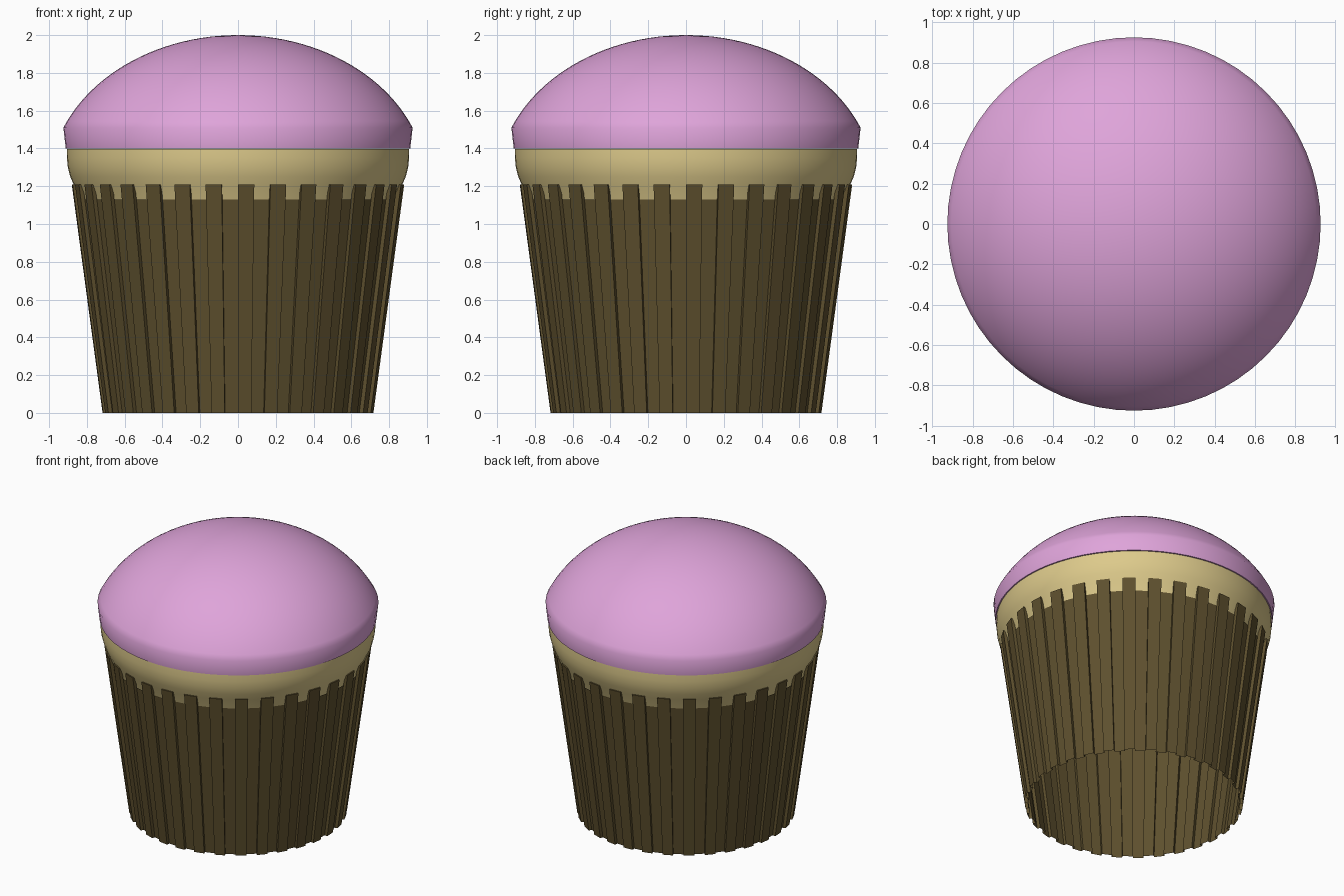
import bpy, bmesh, math

if "Cube" in bpy.data.objects:
    bpy.data.objects.remove(bpy.data.objects["Cube"])

SEG = 64  # 32 pleats, alternating raised and recessed panels


def material(name, rgb):
    lin = [(c / 255 / 12.92) if c / 255 <= 0.04045 else ((c / 255 + 0.055) / 1.055) ** 2.4 for c in rgb]
    m = bpy.data.materials.new(name)
    m.diffuse_color = (*lin, 1)
    m.use_nodes = True
    m.node_tree.nodes["Principled BSDF"].inputs["Base Color"].default_value = m.diffuse_color
    return m


def finish(bm, name, mat, smooth=None):
    bmesh.ops.remove_doubles(bm, verts=bm.verts, dist=1e-5)
    me = bpy.data.meshes.new(name)
    bm.to_mesh(me)
    bm.free()
    me.materials.append(mat)
    ob = bpy.data.objects.new(name, me)
    bpy.context.collection.objects.link(ob)
    if smooth:
        bpy.ops.object.select_all(action='DESELECT')
        ob.select_set(True)
        bpy.context.view_layer.objects.active = ob
        bpy.ops.object.shade_smooth_by_angle(angle=math.radians(smooth))
    return ob


def lathe(name, profile, mat, smooth):
    """Spin an (r, z) profile that starts and ends on the axis."""
    bm = bmesh.new()
    vs = [bm.verts.new((r, 0, z)) for r, z in profile]
    es = [bm.edges.new(p) for p in zip(vs, vs[1:])]
    bmesh.ops.spin(bm, geom=vs + es, cent=(0, 0, 0), axis=(0, 0, 1),
                   angle=2 * math.pi, steps=SEG, use_merge=True)
    bmesh.ops.remove_doubles(bm, verts=bm.verts, dist=1e-5)
    bmesh.ops.recalc_face_normals(bm, faces=bm.faces)
    return finish(bm, name, mat, smooth)


pink = material("pink_frosting", (223, 164, 218))
tan = material("tan_cake", (221, 202, 139))
brown = material("brown_paper", (94, 80, 46))

# Frosting: short flared skirt under an elliptical dome
R, B, Z0, ZC = 1.003, 0.8, 1.2, 1.51
t0 = math.asin((ZC - Z0) / B)
N = 24
dome = []
for i in range(N + 1):
    t = t0 + (math.pi / 2 - t0) * i / N
    dome.append((R * math.cos(t) if i < N else 0, Z0 + B * math.sin(t)))
lathe("frosting", [(0, 1.4), (0.912, 1.4)] + dome, pink, 50)

# Cake: bulging band between wrapper and frosting
lathe("cake", [(0, 1.06), (0.815, 1.06), (0.84, 1.13), (0.866, 1.2), (0.888, 1.25),
               (0.901, 1.3), (0.906, 1.35), (0.905, 1.398), (0, 1.398)], tan, 40)

# Wrapper: open pleated cone with a notched rim
DEPTH, LOW, HIGH = 0.022, 1.13, 1.21
bm = bmesh.new()


def point(k, z, inset=0.0):
    a = 2 * math.pi * k / SEG
    r = 0.717 + (0.88 - 0.717) * z / HIGH - inset
    return bm.verts.new((r * math.cos(a), r * math.sin(a), z))


for k in range(SEG):
    if k % 2:  # recessed panel
        bm.faces.new([point(k, 0, DEPTH), point(k + 1, 0, DEPTH),
                      point(k + 1, LOW, DEPTH), point(k, LOW, DEPTH)])
    else:      # raised panel with side walls and a top lip
        bm.faces.new([point(k, 0), point(k + 1, 0), point(k + 1, HIGH), point(k, HIGH)])
        bm.faces.new([point(k, 0, DEPTH), point(k, 0), point(k, HIGH), point(k, HIGH, DEPTH)])
        bm.faces.new([point(k + 1, 0), point(k + 1, 0, DEPTH),
                      point(k + 1, HIGH, DEPTH), point(k + 1, HIGH)])
        bm.faces.new([point(k, HIGH), point(k + 1, HIGH),
                      point(k + 1, HIGH, DEPTH), point(k, HIGH, DEPTH)])
finish(bm, "wrapper", brown)
